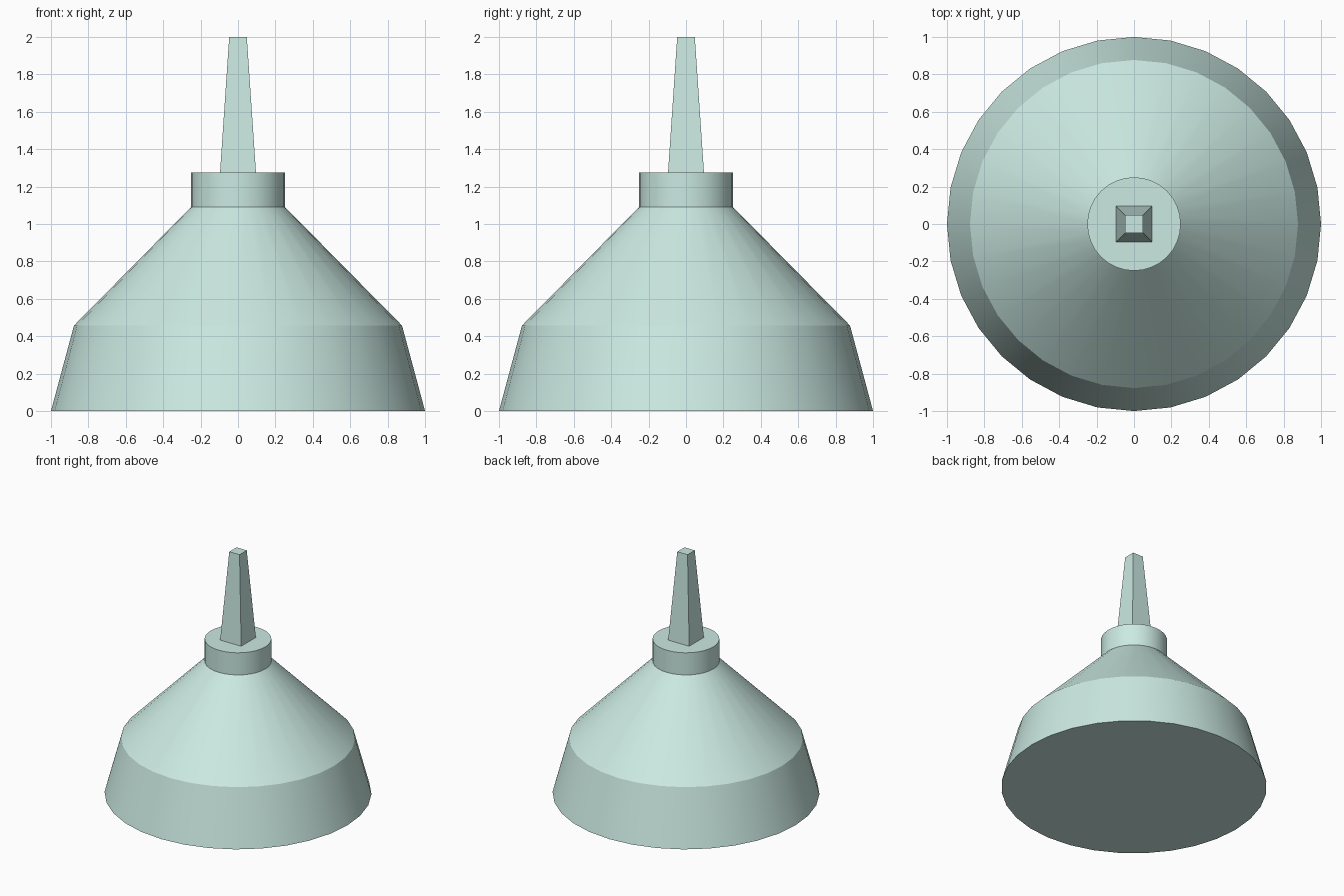
import bpy, bmesh, math

if "Cube" in bpy.data.objects:
    bpy.data.objects.remove(bpy.data.objects["Cube"])

mat = bpy.data.materials.new("pale_teal")
mat.diffuse_color = (0.60, 0.82, 0.76, 1)
mat.use_nodes = True
mat.node_tree.nodes["Principled BSDF"].inputs["Base Color"].default_value = mat.diffuse_color


def lathe(name, profile, sides, start=0.0, smooth=True):
    """Closed solid from (radius, height) rings."""
    bm = bmesh.new()
    rings = []
    for r, z in profile:
        angles = [start + 2 * math.pi * i / sides for i in range(sides)]
        rings.append([bm.verts.new((r * math.cos(a), r * math.sin(a), z)) for a in angles])
    for low, high in zip(rings, rings[1:]):
        for i in range(sides):
            j = (i + 1) % sides
            bm.faces.new((low[i], low[j], high[j], high[i]))
    bm.faces.new(rings[0][::-1])
    bm.faces.new(rings[-1])
    mesh = bpy.data.meshes.new(name)
    bm.to_mesh(mesh)
    bm.free()
    mesh.materials.append(mat)
    obj = bpy.data.objects.new(name, mesh)
    bpy.context.collection.objects.link(obj)
    if smooth:
        bpy.ops.object.select_all(action='DESELECT')
        obj.select_set(True)
        bpy.context.view_layer.objects.active = obj
        bpy.ops.object.shade_smooth_by_angle(angle=math.radians(25))
    return obj


# Flared skirt, sloping shoulder and short neck
lathe("bell_body", [(1.0, 0), (0.877, 0.457), (0.25, 1.092), (0.25, 1.275)], 32)

# Tapered square spike on the neck
root2 = math.sqrt(2)
lathe("square_spike", [(0.096 * root2, 1.275), (0.047 * root2, 2.0)], 4, math.pi / 4, False)
